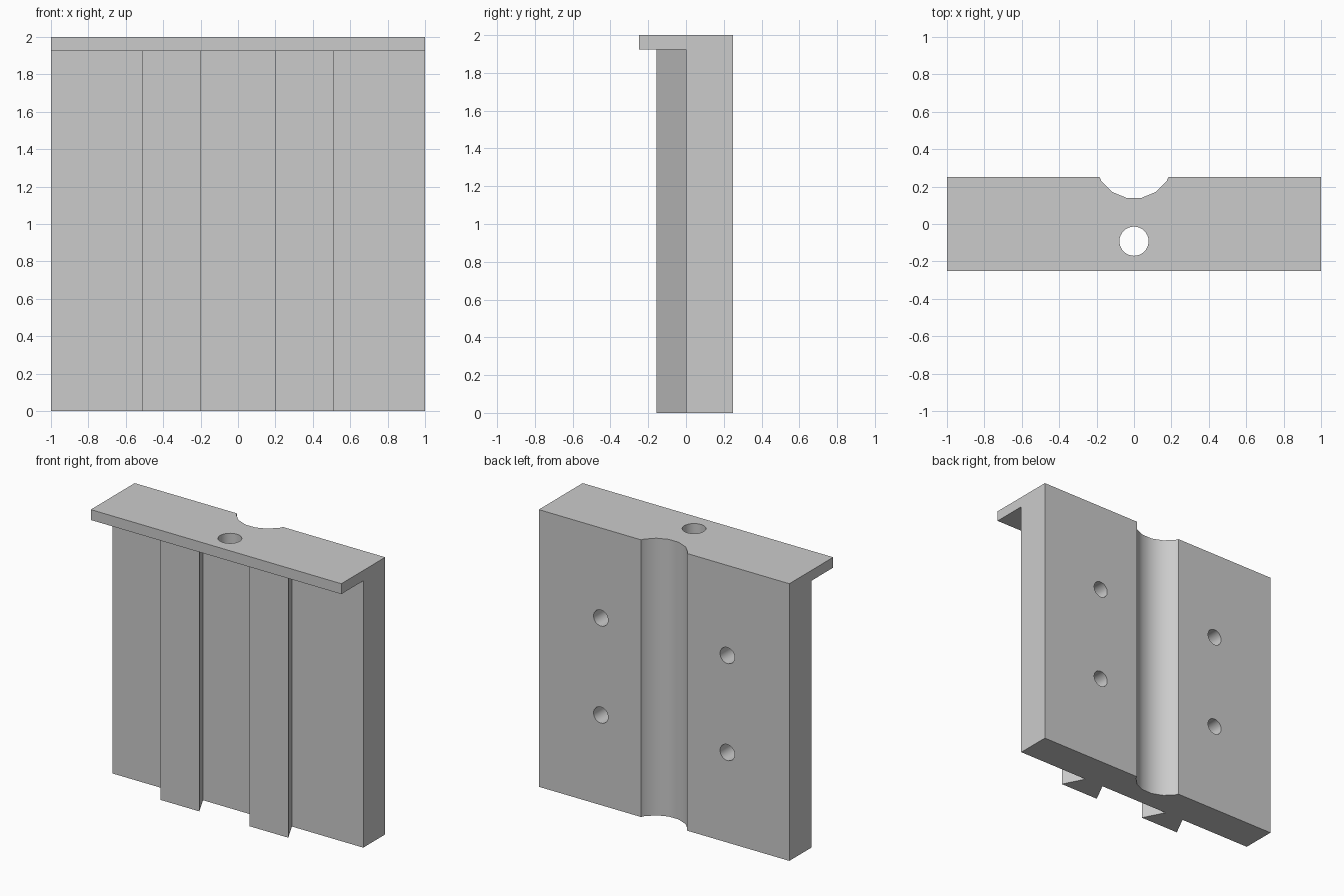
import bpy
import math

if "Cube" in bpy.data.objects:
    bpy.data.objects.remove(bpy.data.objects["Cube"], do_unlink=True)

grey = bpy.data.materials.new("plain grey")
grey.use_nodes = True
colour = (0.6, 0.6, 0.6, 1)
grey.diffuse_color = colour
grey.node_tree.nodes["Principled BSDF"].inputs["Base Color"].default_value = colour

FLANGE_BOTTOM = 1.925


def prism(name, start, end):
    """Solid between two matching outlines, start wound to face outward."""
    n = len(start)
    faces = [tuple(range(n)), tuple(reversed(range(n, 2 * n)))]
    for i in range(n):
        j = (i + 1) % n
        faces.append((i, i + n, j + n, j))
    mesh = bpy.data.meshes.new(name)
    mesh.from_pydata(start + end, [], faces)
    mesh.materials.append(grey)
    obj = bpy.data.objects.new(name, mesh)
    bpy.context.collection.objects.link(obj)
    return obj


def drill(target, radius, depth, location, rotation, sides=32):
    """Subtract a cylinder from the target."""
    bpy.ops.mesh.primitive_cylinder_add(vertices=sides, radius=radius, depth=depth,
                                        location=location, rotation=rotation)
    cutter = bpy.context.object
    cutter.hide_render = True
    cutter.data.materials.append(grey)
    cut = target.modifiers.new("cut", "BOOLEAN")
    cut.operation = "DIFFERENCE"
    cut.solver = "EXACT"
    cut.object = cutter
    bpy.ops.object.select_all(action="DESELECT")
    target.select_set(True)
    bpy.context.view_layer.objects.active = target
    bpy.ops.object.modifier_apply(modifier=cut.name)
    bpy.data.objects.remove(cutter, do_unlink=True)


# Back plate with its overhanging top flange: one L profile along x
side = [(0, 0), (0.25, 0), (0.25, 2), (-0.25, 2), (-0.25, FLANGE_BOTTOM), (0, FLANGE_BOTTOM)]
side.reverse()
plate = prism("flanged_plate", [(-1, y, z) for y, z in side], [(1, y, z) for y, z in side])

# Rounded channel up the back
drill(plate, 0.21, 3, (0, 0.346, 1), (0, 0, math.pi / 16), sides=16)

# Hole through the flange
drill(plate, 0.078, 0.4, (0, -0.092, 2), (0, 0, 0))

# Four blind screw holes in the back
for x in (-0.505, 0.505):
    for z in (0.65, 1.35):
        drill(plate, 0.058, 0.4, (x, 0.25, z), (math.pi / 2, 0, 0))

bpy.ops.object.shade_smooth_by_angle(angle=math.radians(30))

# Two dovetail ribs on the front, wider at the outer face
for name, centre in (("left_rib", 0.355), ("right_rib", -0.355)):
    outline = [(-0.075, 0), (0.075, 0), (0.155, -0.155), (-0.155, -0.155)]
    prism(name, [(centre + x, y, 0) for x, y in outline],
          [(centre + x, y, FLANGE_BOTTOM) for x, y in outline])
